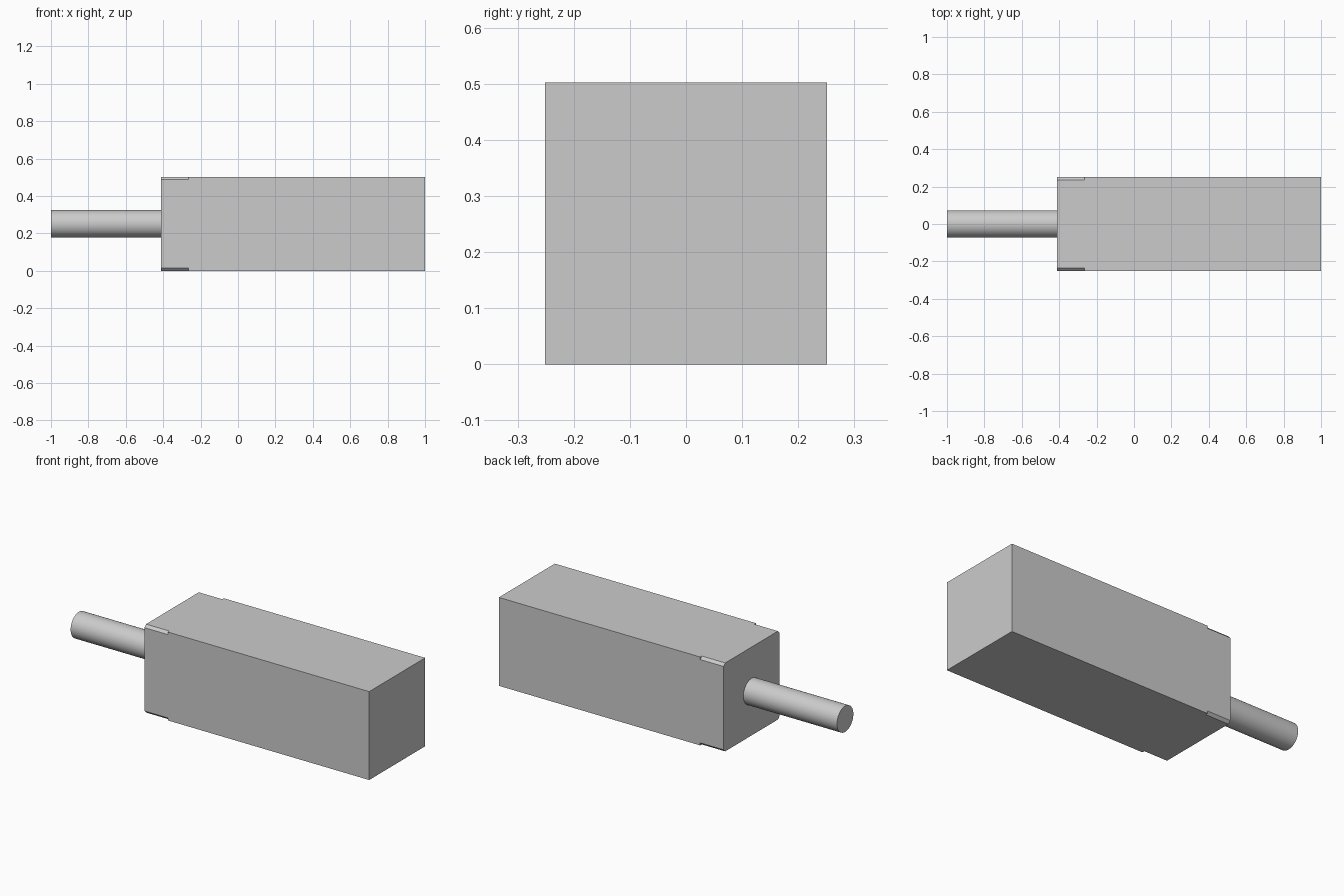
import bpy, math
from mathutils import Matrix

default = bpy.data.objects.get("Cube")
if default:
    bpy.data.objects.remove(default, do_unlink=True)

HALF = 0.251          # half width of the square body
FRONT, BACK, STEP = -0.412, 1.0, -0.265
CHAMFER = 0.0145
SHAFT_R = 0.0735

grey = bpy.data.materials.new("plain grey")
grey.use_nodes = True
colour = (0.6, 0.6, 0.6, 1)
grey.diffuse_color = colour
grey.node_tree.nodes["Principled BSDF"].inputs["Base Color"].default_value = colour


def box(name, x0, x1, y0, y1, z0, z1):
    bpy.ops.mesh.primitive_cube_add(size=1)
    ob = bpy.context.object
    ob.name = name
    ob.data.transform(Matrix.Translation(((x0 + x1) / 2, (y0 + y1) / 2, (z0 + z1) / 2))
                      @ Matrix.Diagonal((x1 - x0, y1 - y0, z1 - z0, 1)))
    ob.data.materials.append(grey)
    return ob


# Square motor body
body = box("motor_body", FRONT, BACK, -HALF, HALF, -HALF, HALF)
body.location.z = HALF

# Chamfer the four long edges near the shaft end
reach = (2 * HALF - CHAMFER) / math.sqrt(2)
for i in range(4):
    cutter = box("corner_cutter", FRONT - 0.1, STEP, reach, reach + 0.1, -0.1, 0.1)
    cutter.data.transform(Matrix.Rotation(math.radians(45 + 90 * i), 4, 'X'))
    cutter.location.z = HALF
    cutter.hide_render = True
    cut = body.modifiers.new("corner_chamfer", 'BOOLEAN')
    cut.operation = 'DIFFERENCE'
    cut.solver = 'EXACT'
    cut.object = cutter
    bpy.context.view_layer.objects.active = body
    bpy.ops.object.modifier_apply(modifier=cut.name)
    bpy.data.objects.remove(cutter, do_unlink=True)

# Round output shaft
bpy.ops.mesh.primitive_cylinder_add(vertices=64, radius=SHAFT_R, depth=FRONT + 1,
                                    location=((FRONT - 1) / 2, 0, HALF),
                                    rotation=(0, math.pi / 2, 0))
shaft = bpy.context.object
shaft.name = "output_shaft"
shaft.data.materials.append(grey)
bpy.ops.object.shade_smooth_by_angle(angle=math.radians(30))
